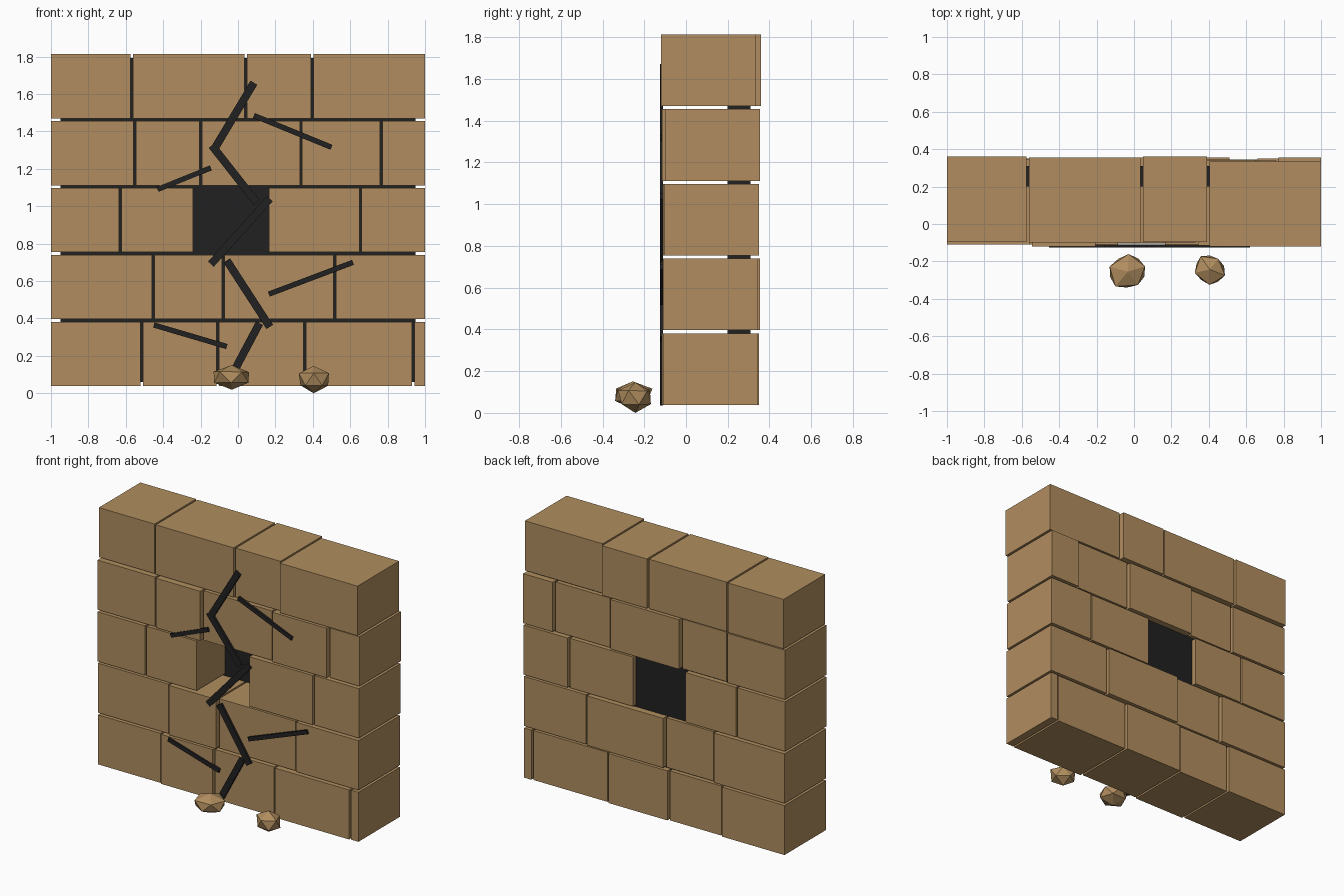
import bpy
import math
import random
from mathutils import Vector

cube = bpy.data.objects.get("Cube")
if cube:
    bpy.data.objects.remove(cube, do_unlink=True)


def make_material(name, colour):
    mat = bpy.data.materials.new(name)
    mat.use_nodes = True
    mat.diffuse_color = (*colour, 1)
    mat.node_tree.nodes["Principled BSDF"].inputs["Base Color"].default_value = (*colour, 1)
    return mat


sandstone = make_material("sandstone", (0.44, 0.27, 0.115))
dark = make_material("dark gap", (0.015, 0.015, 0.015))


def finish(name, mat):
    obj = bpy.context.object
    obj.name = name
    obj.data.materials.append(mat)
    return obj


def box(name, low, high, mat):
    low, high = Vector(low), Vector(high)
    bpy.ops.mesh.primitive_cube_add(size=1, location=(low + high) / 2)
    obj = finish(name, mat)
    obj.scale = high - low
    return obj


# Courses of bricks: joint positions, and front face of each brick (None = hole)
GAP = 0.013
DEPTH = 0.455
ROW_STEP = 0.358
BRICK_HEIGHT = 0.343
courses = [
    ([-0.515, -0.108, 0.357, 0.938], [-0.105, -0.115, -0.105, -0.115, -0.11]),
    ([-0.453, -0.08, 0.517], [-0.105, -0.12, -0.1, -0.11]),
    ([-0.63, -0.233, 0.158, 0.655], [-0.11, -0.11, None, -0.11, -0.105]),
    ([-0.552, -0.2, 0.337, 0.767], [-0.11, -0.12, -0.1, -0.115, -0.1]),
    ([-0.567, 0.042, 0.398], [-0.095, -0.1, -0.095, -0.12]),
]
for row, (joints, fronts) in enumerate(courses):
    z = 0.038 + row * ROW_STEP
    edges = [-1 - GAP / 2] + joints + [1 + GAP / 2]
    for i, front in enumerate(fronts):
        if front is not None:
            box(f"brick_row{row + 1}_{i + 1}",
                (edges[i] + GAP / 2, front, z),
                (edges[i + 1] - GAP / 2, front + DEPTH, z + BRICK_HEIGHT), sandstone)

# Dark core seen through the joints and the missing brick
box("wall_core", (-0.95, 0.2, 0.06), (0.95, 0.31, 1.793), dark)


# Jagged crack strips on the front
def crack(name, start, end, width):
    dx, dz = end[0] - start[0], end[1] - start[1]
    bpy.ops.mesh.primitive_cube_add(
        size=1, location=((start[0] + end[0]) / 2, -0.117, (start[1] + end[1]) / 2),
        rotation=(0, -math.atan2(dz, dx), 0))
    finish(name, dark).scale = (math.hypot(dx, dz), 0.016, width)


main_cracks = [
    ((0.085, 1.66), (-0.13, 1.3)),
    ((-0.14, 1.325), (0.1, 1.02)),
    ((0.17, 1.04), (-0.145, 0.69)),
    ((-0.06, 0.71), (0.17, 0.355)),
    ((0.115, 0.375), (-0.06, 0.045)),
]
branch_cracks = [
    ((0.085, 1.485), (0.5, 1.315)),
    ((-0.145, 1.205), (-0.43, 1.09)),
    ((0.165, 0.53), (0.615, 0.7)),
    ((-0.45, 0.365), (-0.06, 0.25)),
]
for i, (start, end) in enumerate(main_cracks):
    crack(f"main_crack_{i + 1}", start, end, 0.042)
for i, (start, end) in enumerate(branch_cracks):
    crack(f"branch_crack_{i + 1}", start, end, 0.028)


# Faceted fallen stones
def stone(name, centre, size, turn):
    bpy.ops.mesh.primitive_ico_sphere_add(subdivisions=1, radius=1, location=centre,
                                          rotation=(0, 0, turn))
    obj = finish(name, sandstone)
    obj.scale = size
    for v in obj.data.vertices:
        if abs(v.co.z) < 0.9:
            v.co *= random.uniform(0.92, 1.08)


random.seed(4)
stone("fallen_stone_large", (-0.033, -0.255, 0.085), (0.112, 0.1, 0.066), 0.3)
stone("fallen_stone_small", (0.405, -0.243, 0.073), (0.085, 0.092, 0.073), 0.9)
